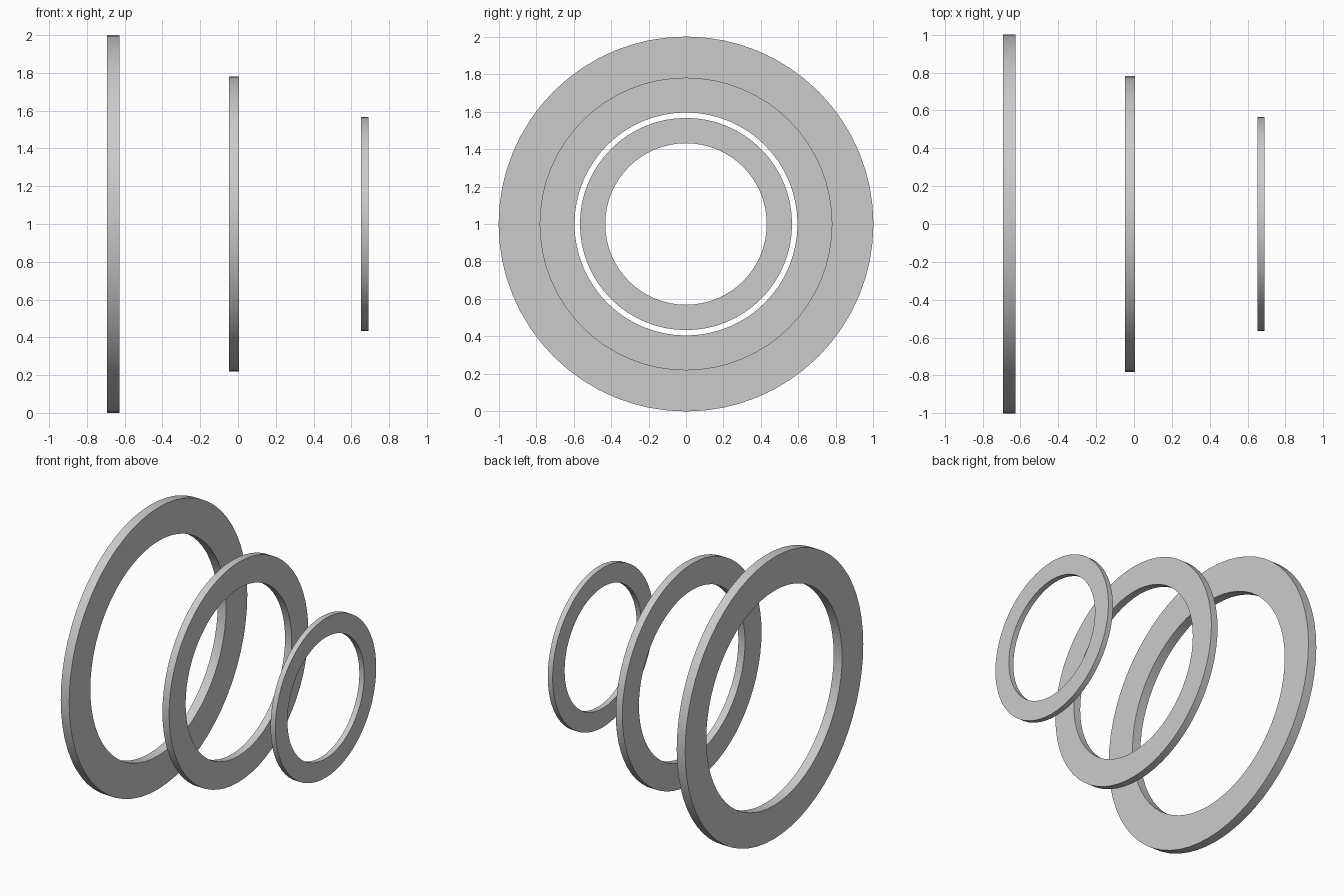
import bpy, bmesh
from math import cos, sin, tau

if "Cube" in bpy.data.objects:
    bpy.data.objects.remove(bpy.data.objects["Cube"])

SEGMENTS = 64


def ring(name, x, outer, inner, thickness):
    """Flat washer-like ring whose axis runs along x, centred at z = 1."""
    profile = [(-thickness / 2, inner), (-thickness / 2, outer),
               (thickness / 2, outer), (thickness / 2, inner)]
    bm = bmesh.new()
    loops = [[bm.verts.new((px, r * sin(tau * i / SEGMENTS), r * cos(tau * i / SEGMENTS)))
              for px, r in profile] for i in range(SEGMENTS)]
    for i in range(SEGMENTS):
        a, b = loops[i], loops[(i + 1) % SEGMENTS]
        for j in range(4):
            k = (j + 1) % 4
            bm.faces.new((a[j], a[k], b[k], b[j]))
    bmesh.ops.recalc_face_normals(bm, faces=bm.faces)
    mesh = bpy.data.meshes.new(name)
    bm.to_mesh(mesh)
    bm.free()
    obj = bpy.data.objects.new(name, mesh)
    obj.location = (x, 0, 1)
    bpy.context.collection.objects.link(obj)
    # smooth rims, crisp corners
    bpy.ops.object.select_all(action='DESELECT')
    obj.select_set(True)
    bpy.context.view_layer.objects.active = obj
    bpy.ops.object.shade_smooth_by_angle()


# Three rings, shrinking towards +x
ring("large_ring", -0.66, 1.0, 0.762, 0.066)
ring("middle_ring", -0.021, 0.781, 0.595, 0.052)
ring("small_ring", 0.671, 0.566, 0.431, 0.038)
